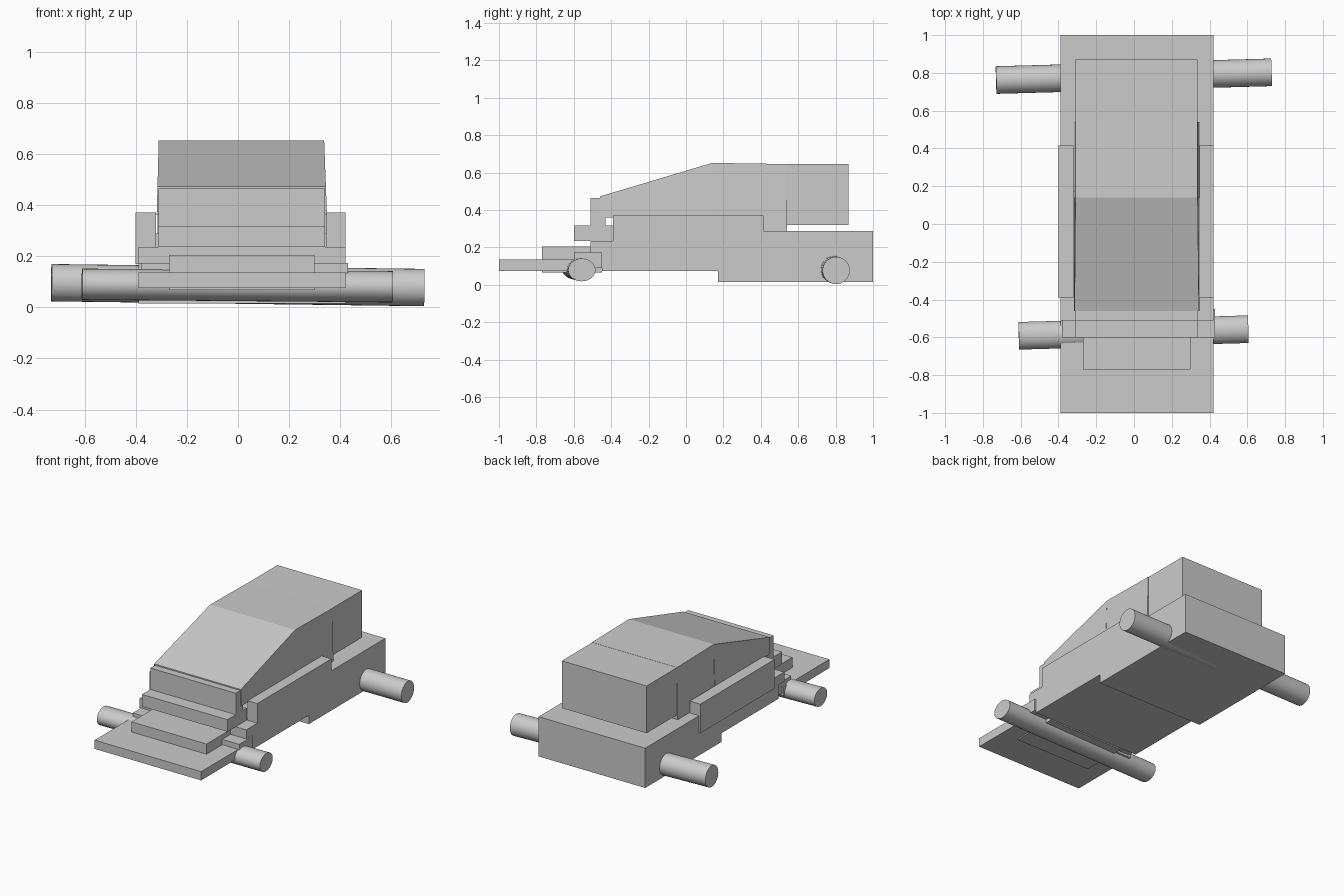
import bpy
import bmesh
from mathutils import Vector, Matrix

if "Cube" in bpy.data.objects:
    bpy.data.objects.remove(bpy.data.objects["Cube"])


def finish(name, bm):
    bmesh.ops.recalc_face_normals(bm, faces=bm.faces)
    mesh = bpy.data.meshes.new(name)
    bm.to_mesh(mesh)
    bm.free()
    ob = bpy.data.objects.new(name, mesh)
    bpy.context.collection.objects.link(ob)
    return ob


def box(name, x, y, z):
    """Box from (min, max) ranges."""
    bm = bmesh.new()
    bmesh.ops.create_cube(bm, size=1)
    for v in bm.verts:
        v.co = Vector([(a + b) / 2 + c * (b - a) for c, (a, b) in zip(v.co, (x, y, z))])
    return finish(name, bm)


def side_profile(name, pts, x_low, x_high, z_low, z_high):
    """Extrude a (y, z) profile across x; x limits blend from z_low to z_high."""
    bm = bmesh.new()
    rings = []
    for side in (0, 1):
        ring = []
        for y, z in pts:
            t = (z - z_low) / (z_high - z_low)
            ring.append(bm.verts.new((x_low[side] * (1 - t) + x_high[side] * t, y, z)))
        bm.faces.new(ring)
        rings.append(ring)
    n = len(pts)
    for i in range(n):
        j = (i + 1) % n
        bm.faces.new((rings[0][i], rings[0][j], rings[1][j], rings[1][i]))
    return finish(name, bm)


def axle(name, a, b, ry, rz):
    """Slightly skewed round axle between two points."""
    a, b = Vector(a), Vector(b)
    d = b - a
    rot = d.to_track_quat('Z', 'Y').to_matrix().to_4x4()
    bm = bmesh.new()
    bmesh.ops.create_cone(bm, cap_ends=True, segments=32, radius1=1, radius2=1, depth=d.length)
    # local Y follows world z, local X follows world y
    bmesh.ops.transform(bm, matrix=rot @ Matrix.Diagonal((ry, rz, 1, 1)), verts=bm.verts)
    bmesh.ops.translate(bm, vec=(a + b) / 2, verts=bm.verts)
    ob = finish(name, bm)
    bpy.context.view_layer.objects.active = ob
    ob.select_set(True)
    bpy.ops.object.shade_smooth_by_angle()
    ob.select_set(False)


BODY = (-0.39, 0.42)
CAB = (-0.31, 0.335)

# Lower body
box("rear_chassis", BODY, (0.17, 1.0), (0.015, 0.288))
box("middle_chassis", BODY, (-0.45, 0.20), (0.075, 0.235))
box("front_chassis_step", BODY, (-0.51, -0.40), (0.17, 0.235))
box("axle_housing", (-0.38, 0.43), (-0.60, -0.45), (0.09, 0.172))

# Nose
box("front_plate", BODY, (-1.0, -0.50), (0.075, 0.135))
box("nose_block", (-0.27, 0.30), (-0.77, -0.45), (0.067, 0.205))
box("nose_step", (-0.31, 0.34), (-0.60, -0.39), (0.235, 0.318))
box("hood_block", (-0.31, 0.34), (-0.51, -0.43), (0.315, 0.465))

# Side fenders
for side, x in (("left", (-0.40, -0.32)), ("right", (0.345, 0.42))):
    box(side + "_fender", x, (-0.39, 0.415), (0.17, 0.37))

# Cabin
side_profile("windshield_section",
             [(-0.46, 0.36), (-0.46, 0.473), (0.14, 0.652), (0.14, 0.36)],
             (-0.318, 0.348), (-0.31, 0.337), 0.36, 0.652)
side_profile("door_section",
             [(0.14, 0.288), (0.14, 0.652), (0.54, 0.646), (0.54, 0.288)],
             (-0.315, 0.348), (-0.31, 0.337), 0.288, 0.652)
box("rear_cabin", CAB, (0.50, 0.87), (0.32, 0.645))

# Axles
axle("front_axle", (-0.61, -0.592, 0.09), (0.605, -0.557, 0.08), 0.073, 0.061)
axle("rear_axle", (-0.73, 0.762, 0.096), (0.728, 0.803, 0.077), 0.073, 0.073)
